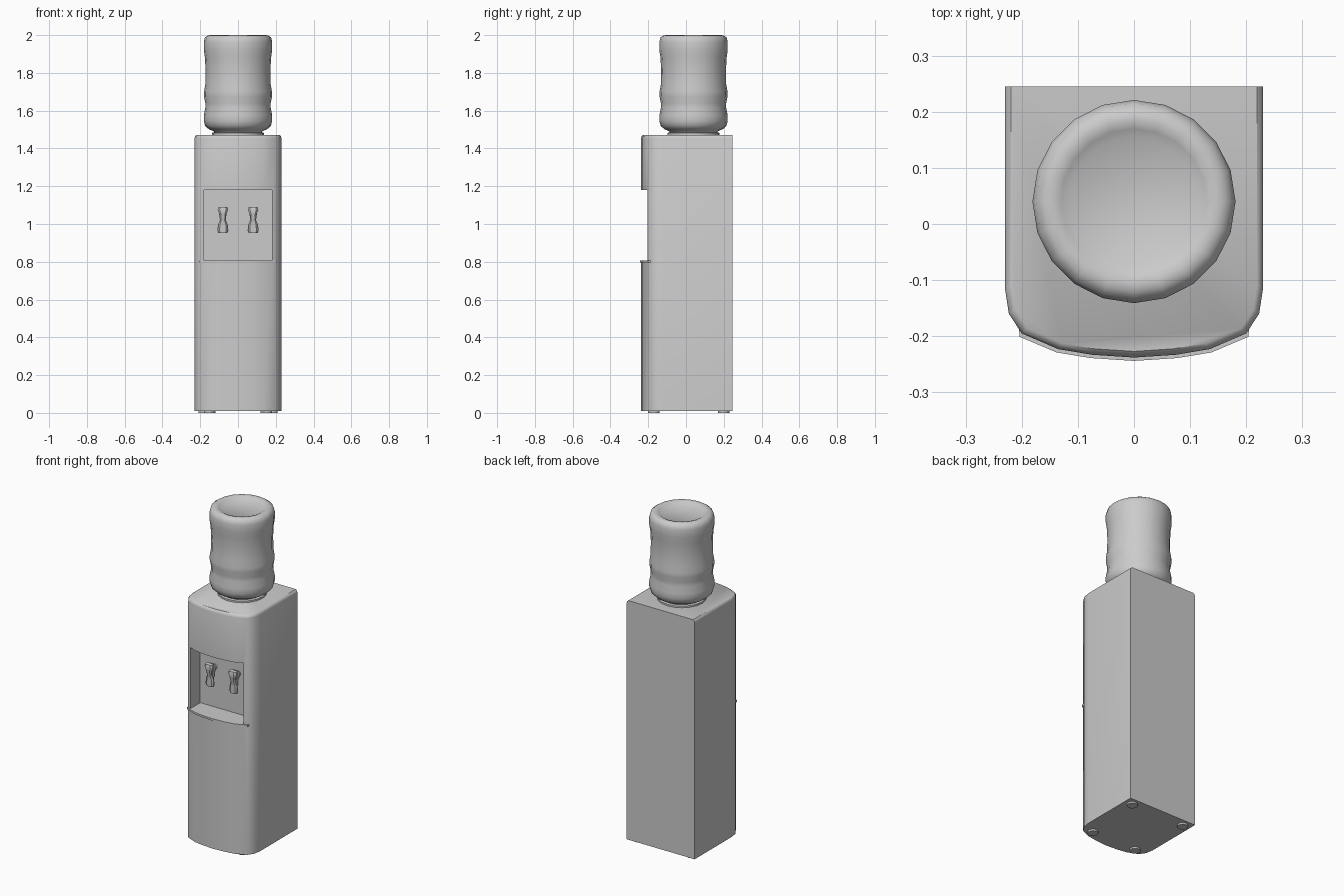
import bpy, bmesh, math
from mathutils import Matrix, Vector

cube = bpy.data.objects.get("Cube")
if cube:
    bpy.data.objects.remove(cube, do_unlink=True)

grey = bpy.data.materials.new("plain grey")
grey.use_nodes = True
COLOUR = (0.6, 0.6, 0.6, 1)
grey.diffuse_color = COLOUR
grey.node_tree.nodes["Principled BSDF"].inputs["Base Color"].default_value = COLOUR


def finish(bm, name, angle=35):
    bmesh.ops.recalc_face_normals(bm, faces=bm.faces)
    mesh = bpy.data.meshes.new(name)
    bm.to_mesh(mesh)
    bm.free()
    ob = bpy.data.objects.new(name, mesh)
    bpy.context.collection.objects.link(ob)
    mesh.materials.append(grey)
    smooth(ob, angle)
    return ob


def smooth(ob, angle):
    bpy.ops.object.select_all(action='DESELECT')
    bpy.context.view_layer.objects.active = ob
    ob.select_set(True)
    bpy.ops.object.shade_smooth_by_angle(angle=math.radians(angle))


def loft(rings, name, angle=35):
    """Skin a stack of equal-length rings and cap both ends."""
    bm = bmesh.new()
    loops = [[bm.verts.new(p) for p in ring] for ring in rings]
    n = len(loops[0])
    for a, b in zip(loops, loops[1:]):
        for i in range(n):
            j = (i + 1) % n
            bm.faces.new((a[i], a[j], b[j], b[i]))
    bm.faces.new(loops[0])
    bm.faces.new(loops[-1])
    return finish(bm, name, angle)


def lathe(profile, x, y, name, sides=20, angle=35):
    """Stack of circles from (radius, z) pairs."""
    turn = [math.tau * i / sides for i in range(sides)]
    return loft([[(x + r * math.sin(a), y + r * math.cos(a), z) for a in turn]
                 for r, z in profile], name, angle)


def mirrored(half):
    """Complete an outline given from the +x end to the centre line."""
    return half + [(-x, y) for x, y in reversed(half[:-1])]


def box(lo, hi, name):
    bm = bmesh.new()
    bmesh.ops.create_cube(bm, size=1)
    lo, hi = Vector(lo), Vector(hi)
    bm.transform(Matrix.Translation((lo + hi) / 2) @ Matrix.Diagonal((*(hi - lo), 1)))
    return finish(bm, name)


# Cabinet: bowed front, flat back, small soft edge around the top
FRONT = [(0.2, -0.195), (0.135, -0.223), (0.075, -0.233), (0, -0.238)]
outline = mirrored([(0.23, 0.245), (0.23, -0.115), (0.223, -0.16)] + FRONT)


def cabinet_ring(inset, z):
    return [(x * (1 - inset / 0.23), y if y > 0.2 else y * (1 - inset / 0.238), z)
            for x, y in outline]


cabinet = loft([cabinet_ring(0, 0.01), cabinet_ring(0, 1.455),
                cabinet_ring(0.003, 1.465), cabinet_ring(0.011, 1.472)], "cabinet", 40)

# Dispensing recess
RECESS_BACK = -0.11
cutter = box((-0.18, -0.4, 0.8), (0.18, RECESS_BACK, 1.18), "recess_cutter")
cutter.hide_render = True
cut = cabinet.modifiers.new("recess", 'BOOLEAN')
cut.object = cutter
cut.solver = 'EXACT'
bpy.context.view_layer.objects.active = cabinet
bpy.ops.object.modifier_apply(modifier=cut.name)
bpy.data.objects.remove(cutter, do_unlink=True)
smooth(cabinet, 40)

# Drip tray with a lip that follows the bowed front
tray = mirrored([(0.178, RECESS_BACK), (0.178, -0.185), (0.205, -0.185)]
                + [(x * 1.02, y - 0.006) for x, y in FRONT])
loft([[(x, y, z) for x, y in tray] for z in (0.795, 0.807)], "drip_tray", 30)

# Feet
for side, sign in (("left", 1), ("right", -1)):
    for end, x, y in (("front", 0.15, -0.17), ("back", 0.18, 0.2)):
        lathe([(0.03, 0), (0.03, 0.02)], sign * x, y, end + "_" + side + "_foot", 16)

# Bottle and its collar
BOTTLE_Y = 0.04
lathe([(0.12, 1.475), (0.13, 1.492), (0.155, 1.502), (0.174, 1.52), (0.181, 1.545),
       (0.181, 1.575), (0.173, 1.615), (0.173, 1.64), (0.18, 1.675), (0.18, 1.7),
       (0.173, 1.74), (0.172, 1.82), (0.175, 1.88), (0.181, 1.92), (0.181, 1.965),
       (0.175, 1.988), (0.16, 1.998), (0.145, 2.0), (0.13, 1.995), (0.115, 1.985)],
      0, BOTTLE_Y, "bottle", angle=50)
lathe([(0.138, 1.465), (0.138, 1.482), (0.125, 1.486)], 0, BOTTLE_Y, "bottle_collar")


def tapered(x, levels, name):
    """Rounded block from (half width, front y, back y, z) levels."""
    rings = []
    for w, f, b, z in levels:
        c = w * 0.4
        rings.append([(x + w, b, z), (x + w, f + c, z), (x + w - c, f, z),
                      (x - w + c, f, z), (x - w, f + c, z), (x - w, b, z)])
    return loft(rings, name)


# Taps: wall stem, spout body, and a push lever kicking forward at the bottom
for side, x in (("left", 0.08), ("right", -0.08)):
    bm = bmesh.new()
    bmesh.ops.create_cone(bm, cap_ends=True, segments=12, radius1=0.016, radius2=0.016,
                          depth=0.05, matrix=Matrix.Translation((x, RECESS_BACK - 0.02, 1.055))
                          @ Matrix.Rotation(math.pi / 2, 4, 'X'))
    finish(bm, side + "_tap_stem")
    tapered(x, [(0.012, -0.155, -0.135, 0.985), (0.014, -0.158, -0.132, 1.03),
                (0.02, -0.162, -0.13, 1.05), (0.02, -0.16, -0.13, 1.075),
                (0.014, -0.155, -0.135, 1.085)], side + "_tap_spout")
    tapered(x, [(0.024, -0.164, -0.156, 0.952), (0.029, -0.166, -0.158, 0.965),
                (0.026, -0.164, -0.156, 0.995), (0.016, -0.168, -0.158, 1.02),
                (0.018, -0.176, -0.16, 1.05), (0.028, -0.18, -0.155, 1.075),
                (0.024, -0.176, -0.15, 1.09)], side + "_tap_lever")
